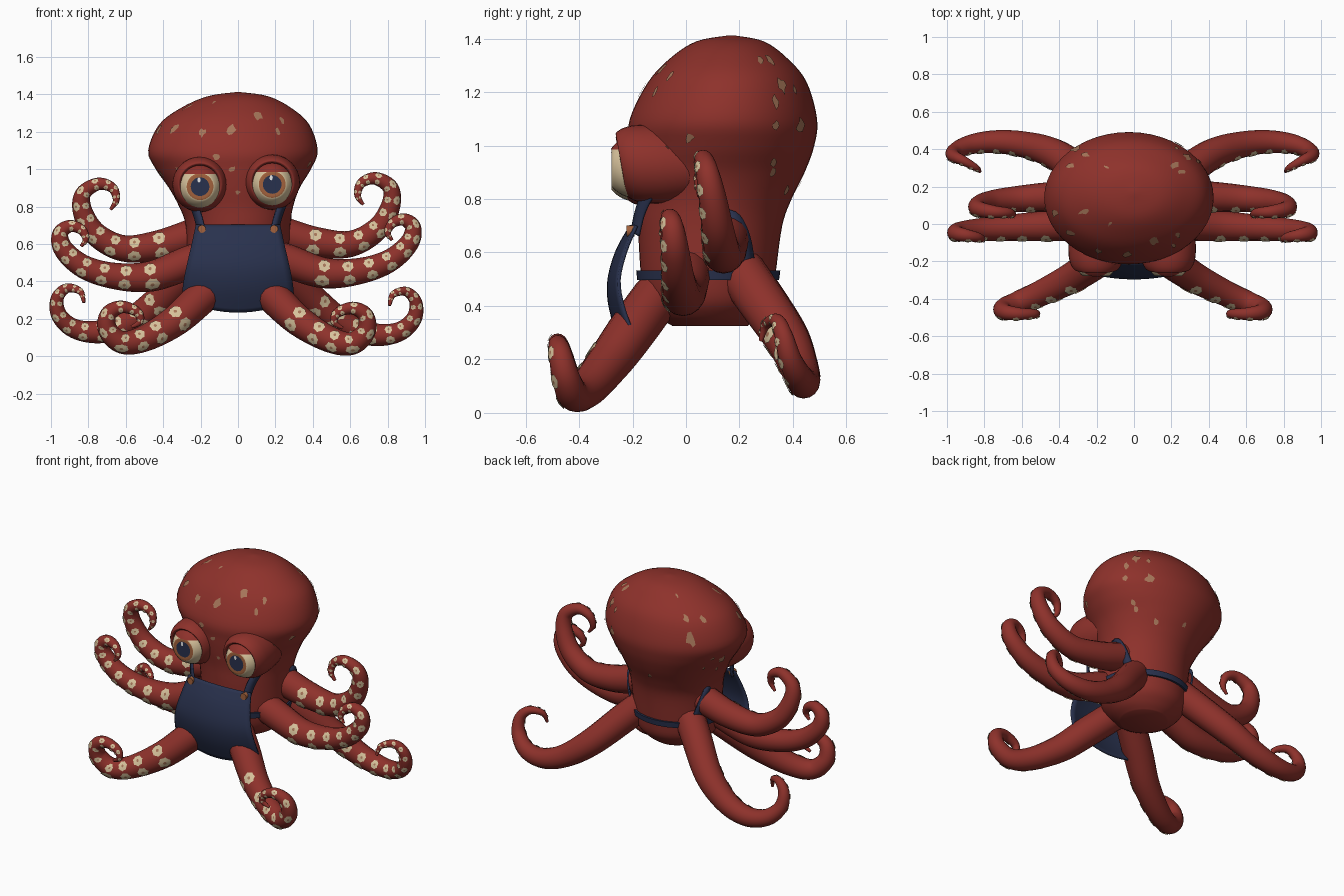
import bpy, bmesh, math, random
from math import sin, cos, pi
from mathutils import Vector

if "Cube" in bpy.data.objects:
    bpy.data.objects.remove(bpy.data.objects["Cube"])
random.seed(4)


def material(name, rgb):
    m = bpy.data.materials.new(name)
    m.use_nodes = True
    m.diffuse_color = (*rgb, 1)
    m.node_tree.nodes["Principled BSDF"].inputs["Base Color"].default_value = (*rgb, 1)
    return m


RED = material("brick red skin", (.27, .031, .024))
NAVY = material("navy cloth", (.022, .031, .075))
CREAM = material("cream", (.68, .54, .33))
TAN = material("tan speckle", (.38, .18, .1))
AMBER = material("amber", (.36, .12, .045))
WHITE = material("white", (.9, .9, .9))


def add_object(name, verts, faces, mats, indices=None, solid=0, recalc=True):
    mesh = bpy.data.meshes.new(name)
    mesh.from_pydata(verts, [], faces)
    for m in mats:
        mesh.materials.append(m)
    if indices:
        mesh.polygons.foreach_set("material_index", indices)
    if recalc:
        bm = bmesh.new()
        bm.from_mesh(mesh)
        bmesh.ops.recalc_face_normals(bm, faces=bm.faces)
        bm.to_mesh(mesh)
        bm.free()
    ob = bpy.data.objects.new(name, mesh)
    bpy.context.scene.collection.objects.link(ob)
    if solid:
        mod = ob.modifiers.new("thickness", 'SOLIDIFY')
        mod.thickness, mod.offset = solid, 0
    bpy.ops.object.select_all(action='DESELECT')
    ob.select_set(True)
    bpy.context.view_layer.objects.active = ob
    bpy.ops.object.shade_smooth_by_angle(angle=math.radians(50))


def spline(points, t):
    """Catmull-Rom through tuples of any length, t from 0 to 1."""
    n = len(points) - 1
    i = min(int(t * n), n - 1)
    f = t * n - i
    rows = [points[max(0, min(n, k))] for k in (i - 1, i, i + 1, i + 2)]
    return [b + f * (c - a + f * (2 * a - 5 * b + 4 * c - d + f * (3 * (b - c) + d - a))) / 2
            for a, b, c, d in zip(*rows)]


def grid_faces(rows, cols, closed=True):
    step = cols if closed else cols - 1
    return [(r * cols + c, r * cols + (c + 1) % cols, (r + 1) * cols + (c + 1) % cols, (r + 1) * cols + c)
            for r in range(rows - 1) for c in range(step)]


# Head and body: stacked ellipses (height, centre x, half width, centre y, half depth)
BODY = [(.325, 0, .14, .09, .14), (.36, 0, .2, .085, .19), (.42, 0, .25, .085, .235),
        (.52, 0, .27, .083, .252), (.7, 0, .28, .09, .27), (.8, -.01, .305, .105, .29),
        (.9, -.02, .35, .122, .322), (1, -.025, .415, .135, .345), (1.1, -.027, .453, .14, .35),
        (1.24, -.02, .4, .155, .295), (1.33, -.01, .29, .16, .215), (1.39, 0, .16, .165, .125),
        (1.412, 0, .01, .17, .01)]


def body_point(t, a, lift=0):
    z, cx, hw, cy, hd = spline(BODY, t)
    return Vector((cx + (hw + lift) * cos(a), cy + (hd + lift) * sin(a), z))


ROWS, COLS = 61, 48
verts = [body_point(r / (ROWS - 1), 2 * pi * c / COLS) for r in range(ROWS) for c in range(COLS)]
caps = [tuple(range(COLS)), tuple(range((ROWS - 1) * COLS, ROWS * COLS))]
add_object("head_and_body", verts, grid_faces(ROWS, COLS) + caps, [RED])

# Irregular skin speckles lying on the head
verts, faces = [], []
for k in range(46):
    t, a = random.uniform(.42, .88), random.uniform(0, 2 * pi)
    size = random.uniform(.011, .024)
    first = len(verts)
    for j in range(9):
        w = 2 * pi * j / 9
        s = size * random.uniform(.6, 1.3)
        verts.append(body_point(t + s * sin(w) * .9, a + s * cos(w) * 2.8, .005))
    faces.append(tuple(range(first, first + 9)))
add_object("head_speckles", verts, faces, [TAN], recalc=False)

# Arms: centre lines of the left side, base to curled tip
ARMS = {
    "upper": [(.22, .145, .66), (.41, .145, .61), (.6, .135, .6), (.745, .12, .68), (.815, .1, .8),
              (.815, .08, .9), (.735, .065, .95), (.66, .06, .925), (.64, .05, .86), (.67, .05, .81)],
    "middle": [(.26, 0, .51), (.46, -.01, .445), (.65, -.02, .455), (.81, -.03, .51), (.915, -.04, .605),
               (.935, -.05, .69), (.885, -.06, .73), (.825, -.07, .71), (.8, -.08, .66), (.825, -.08, .62)],
    "back": [(.25, .26, .45), (.42, .375, .28), (.58, .425, .165), (.73, .44, .115), (.86, .425, .13),
             (.94, .39, .2), (.95, .365, .29), (.9, .34, .345), (.83, .3, .33), (.81, .28, .27)],
    "front": [(.195, -.2, .31), (.33, -.29, .185), (.49, -.37, .09), (.61, -.42, .068), (.685, -.45, .135),
              (.68, -.47, .22), (.61, -.48, .257), (.53, -.48, .23), (.515, -.48, .18), (.56, -.475, .15)],
}
RADII = [.09, .09, .082, .07, .061, .052, .043, .034, .026, .018, .008]
SLOPE = {"upper": -.04, "middle": -.04, "back": .02, "front": .01}


def build_arm(kind, side):
    line = ARMS[kind]
    inner = tuple(2 * a - b for a, b in zip(line[0], line[1]))
    path = [(*p, r) for p, r in zip([inner] + line, RADII)]
    warp = (lambda v: v) if side > 0 else (
        lambda v: Vector((-v.x * 1.017, v.y, v.z + SLOPE[kind] * v.x)))

    def surface(t, a, lift=0):
        here, ahead = spline(path, t), spline(path, min(t + .005, 1))
        back = spline(path, max(t - .005, 0))
        tangent = (Vector(ahead[:3]) - Vector(back[:3])).normalized()
        front = Vector((0, -1, 0))
        front = (front - tangent * front.dot(tangent)).normalized()
        outer = tangent.cross(front)
        return warp(Vector(here[:3]) + (front * cos(a) + outer * sin(a)) * (here[3] + lift))

    rows, cols = 71, 16
    verts = [surface(r / (rows - 1), 2 * pi * c / cols) for r in range(rows) for c in range(cols)]
    caps = [tuple(range(cols)), tuple(range((rows - 1) * cols, rows * cols))]
    label = ("left_" if side > 0 else "right_") + kind
    add_object(label + "_arm", verts, grid_faces(rows, cols) + caps, [RED])

    # Two rows of scalloped suckers along the front
    verts, faces, mats = [], [], []
    t = .2
    while t < .96:
        r = spline(path, t)[3]
        near, far = Vector(spline(path, t - .02)[:3]), Vector(spline(path, t + .02)[:3])
        speed = (far - near).length / .04
        size = r * .46
        for row in (-.5, .58):
            first = len(verts)
            for ring in (.25, 1):
                for j in range(14):
                    w = 2 * pi * j / 14
                    s = size * ring * (1 if j % 2 or ring < 1 else .85)
                    verts.append(surface(min(t + s * cos(w) / speed, 1), row + s * sin(w) / r, .004))
            new = [tuple(range(first, first + 14))]
            new += [tuple(first + i for i in f)[::-1] for f in grid_faces(2, 14)]
            faces += new if side > 0 else [f[::-1] for f in new]
            mats += [1] + [0] * 14
        t += 1.7 * r / speed
    add_object(label + "_suckers", verts, faces, [CREAM, TAN], mats, recalc=False)


for kind in ARMS:
    for side in (1, -1):
        build_arm(kind, side)

# Eyes: turned lid mound, ball with a flat iris, upper lid and a highlight
LID = [(.1, .09), (.02, .125), (-.08, .145), (-.16, .147), (-.205, .139), (-.232, .126), (-.243, .113), (-.23, .102)]
IRIS = 6 * pi / 28
for label, cx, cz in (("left", .183, .93), ("right", -.203, .918)):
    verts = []
    for r in range(29):
        y, rad = spline(LID, r / 28)
        for c in range(32):
            w = 2 * pi * c / 32
            verts.append((cx + rad * cos(w), y - .02 * sin(w), cz + rad * sin(w)))
    add_object(label + "_eyelid", verts, grid_faces(29, 32), [RED])

    def ball(angle, w, lift=0):
        rad = .115 * sin(angle)
        return Vector((cx + rad * cos(w), -.188 - lift - .115 * cos(max(angle, IRIS)), cz - .012 + rad * sin(w)))

    verts = [ball(max(r, .02) * pi / 28, 2 * pi * c / 32) for r in range(22) for c in range(32)]
    faces = grid_faces(22, 32) + [tuple(range(32))]
    mats = [2 if i < 4 * 32 else 1 if i < 6 * 32 else 0 for i in range(21 * 32)] + [2]
    add_object(label + "_eyeball", verts, faces, [CREAM, AMBER, NAVY], mats)

    verts = []
    for r in range(11):
        a = max(r, .05) * .1
        for c in range(32):
            w = 2 * pi * c / 32
            verts.append((cx + .121 * sin(a) * cos(w), -.18 + .121 * sin(a) * sin(w), cz - .01 + .121 * cos(a)))
    add_object(label + "_upper_lid", verts, grid_faces(11, 32) + [tuple(range(32))], [RED])

    spot = ball(.32, pi * .55, .004)
    verts = [spot + Vector((.009 * cos(j * pi / 4), 0, .014 * sin(j * pi / 4))) for j in range(8)]
    add_object(label + "_eye_highlight", verts, [tuple(range(8))], [WHITE], recalc=False)

# Apron bib: curved sheet (height, half width, middle y, edge y)
BIB = [(.7, .225, -.205, -.185), (.6, .245, -.26, -.225), (.48, .27, -.29, -.25),
       (.36, .29, -.275, -.235), (.235, .3, -.225, -.2)]
verts = []
for r in range(17):
    z, hw, mid, edge = spline(BIB, r / 16)
    for c in range(17):
        u = c / 8 - 1
        verts.append((u * hw, mid + (edge - mid) * u * u, z + .07 * u * u * (r / 16) ** 2))
add_object("apron_bib", verts, grid_faces(17, 17, False), [NAVY], solid=.012)

# Waist belt
verts = []
for t, lift in ((.235, .004), (.235, .016), (.257, .016), (.257, .004), (.235, .004)):
    verts += [body_point(t, 2 * pi * c / COLS, lift) for c in range(COLS)]
add_object("waist_belt", verts, grid_faces(5, COLS), [NAVY])


def strap(name, path, width):
    verts = []
    for k in range(17):
        p = Vector(spline(path, k / 16))
        t = Vector(spline(path, min(1, k / 16 + .02))) - Vector(spline(path, max(0, k / 16 - .02)))
        across = t.cross(Vector((p.x, p.y - .09, 0))).normalized() * width / 2
        verts += [p - across, p + across]
    add_object(name, verts, grid_faces(17, 2, False), [NAVY], solid=.01)


# Shoulder straps and buttons on both sides
FRONT_STRAP = [(.195, -.19, .67), (.215, -.172, .75), (.242, -.14, .82), (.26, -.1, .87)]
BACK_STRAP = [(.265, .09, .7), (.28, .165, .735), (.268, .215, .66), (.225, .24, .52)]
for label, s in (("left", 1), ("right", -1)):
    strap(label + "_front_strap", [(s * x, y, z) for x, y, z in FRONT_STRAP], .05)
    strap(label + "_back_strap", [(s * x, y, z) for x, y, z in BACK_STRAP], .05)
    bpy.ops.mesh.primitive_cylinder_add(vertices=16, radius=.021, depth=.03,
                                        location=(s * .193, -.207, .68), rotation=(pi / 2, 0, 0))
    button = bpy.context.object
    button.name = label + "_button"
    button.data.materials.append(AMBER)
    bpy.ops.object.shade_smooth_by_angle()
